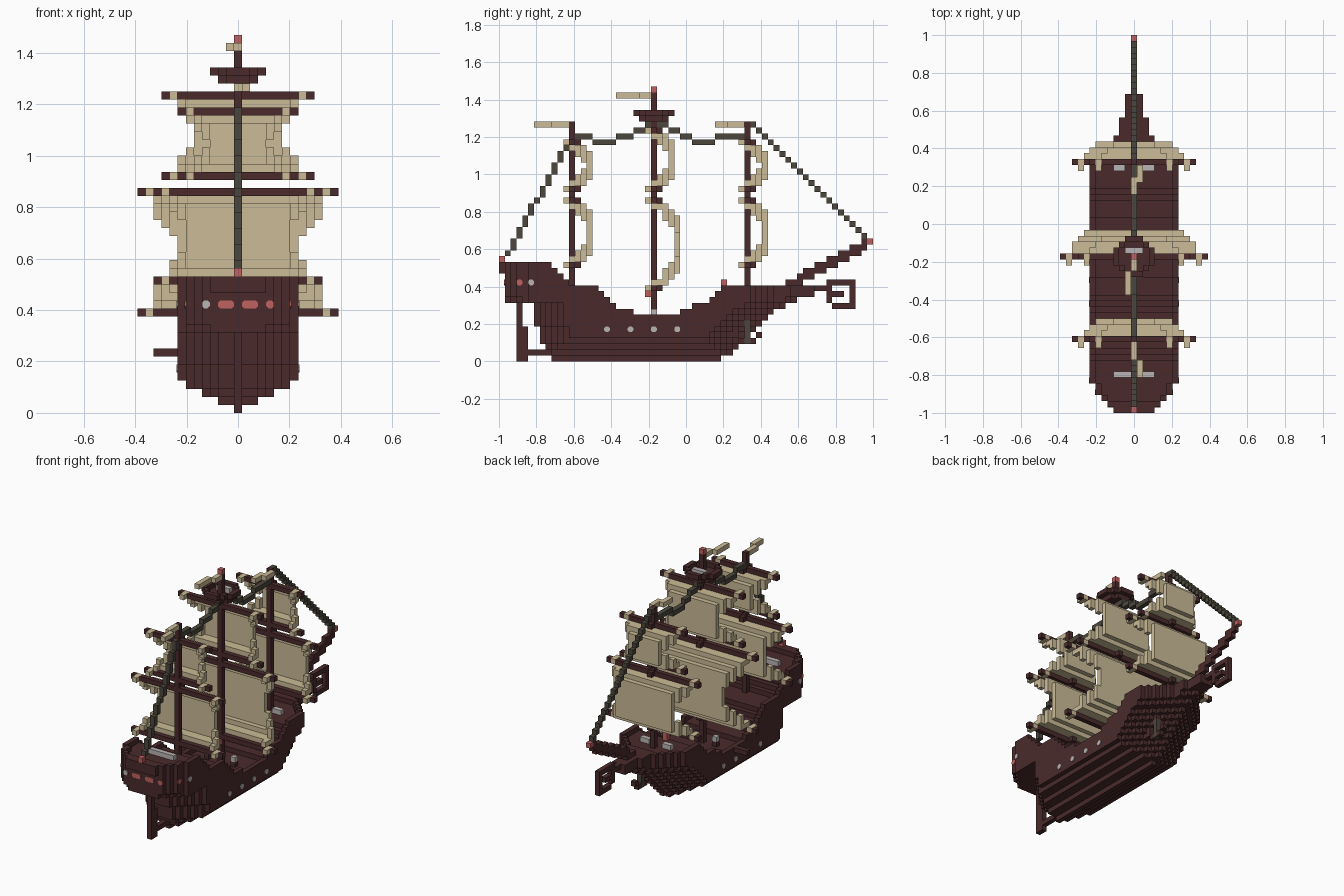
import bpy, bmesh, math
from mathutils import Vector, Matrix

cube = bpy.data.objects.get("Cube")
if cube:
    bpy.data.objects.remove(cube)

V = 1 / 32  # block size


def material(name, rgb):
    m = bpy.data.materials.new(name)
    m.use_nodes = True
    m.diffuse_color = (*rgb, 1)
    m.node_tree.nodes["Principled BSDF"].inputs["Base Color"].default_value = (*rgb, 1)
    return m


MATS = [material("dark wood", (.068, .023, .024)),
        material("sail cloth", (.6, .5, .31)),
        material("red trim", (.52, .12, .12)),
        material("pale metal", (.5, .46, .46)),
        material("rope", (.073, .064, .047))]
WOOD, CLOTH, RED, PALE, ROPE = range(len(MATS))


def span(a, b):
    return range(a, b + 1)


def box(i, j, k):
    """Cells of a block range; each argument is an index or a (first, last) pair."""
    r = [span(*a) if isinstance(a, tuple) else (a,) for a in (i, j, k)]
    return {(x, y, z) for x in r[0] for y in r[1] for z in r[2]}


def finish(name, bm):
    mesh = bpy.data.meshes.new(name)
    bm.to_mesh(mesh)
    bm.free()
    for m in MATS:
        mesh.materials.append(m)
    bpy.context.collection.objects.link(bpy.data.objects.new(name, mesh))


def build(name, cells, mat=WOOD):
    """Mesh of the exposed block faces; cells is a set, or a dict of cell -> colour."""
    if not isinstance(cells, dict):
        cells = dict.fromkeys(cells, mat)
    bm = bmesh.new()
    verts = {}
    for cell, colour in cells.items():
        for axis in range(3):
            for side in (0, 1):
                near = list(cell)
                near[axis] += 2 * side - 1
                if tuple(near) in cells:
                    continue
                loop = []
                for u, v in ((0, 0), (1, 0), (1, 1), (0, 1)):
                    p = list(cell)
                    p[axis] += side
                    p[(axis + 1) % 3] += u
                    p[(axis + 2) % 3] += v
                    p = tuple(p)
                    if p not in verts:
                        verts[p] = bm.verts.new(Vector((p[0] - .5, p[1] - 32, p[2])) * V)
                    loop.append(verts[p])
                if not side:
                    loop.reverse()
                bm.faces.new(loop).material_index = colour
    finish(name, bm)


def pane(name, i, j, k, axis, mat, stretch=0):
    """Thin eight-sided plate on a hull face, centred on block coordinates."""
    bm = bmesh.new()
    r = V / 2 / math.cos(math.pi / 8)
    bmesh.ops.create_cone(bm, cap_ends=True, segments=8, radius1=r, radius2=r, depth=.008,
                          matrix=Matrix.Rotation(math.pi / 8, 4, "Z"))
    for v in bm.verts:
        v.co.x += math.copysign(stretch * V, v.co.x)
    turn = Matrix.Rotation(math.pi / 2, 4, axis)
    place = Matrix.Translation(Vector((i, j - 32, k)) * V)
    bm.transform(place @ turn)
    for f in bm.faces:
        f.material_index = mat
    finish(name, bm)


def step(table, j):
    """Value of the first (last index, value) entry that covers j."""
    return next(v for end, v in table if j <= end)


# Hull: sheer line, underside and plan width along the length
SHEER = [(8, 17), (9, 16), (10, 15), (11, 14), (16, 13), (17, 12), (18, 11), (19, 10),
         (22, 9), (30, 8), (32, 9), (35, 10), (36, 11), (37, 12), (56, 13)]
KEEL = [(0, 15), (5, 10), (6, 6), (7, 3), (8, 2), (37, 0), (39, 1), (40, 2), (41, 3),
        (42, 4), (43, 5), (44, 6), (45, 7), (46, 8), (48, 9), (50, 10), (53, 11), (56, 12)]
PLAN = [(0, 3), (1, 4), (2, 5), (4, 6), (42, 7), (43, 6), (44, 5), (45, 4), (46, 3),
        (49, 2), (53, 1), (56, 0)]
SECTION = [(0, 0), (1, 2), (2, 4), (3, 6), (20, 7)]

hull = set()
for k in range(17):
    whole = [j for j in range(56) if step(KEEL, j) <= k]
    for j in whole:
        top = step(SHEER, j)
        if k >= top:
            continue
        w = min(step(PLAN, j), step(SECTION, k))
        if k < 10:
            w = min(w, 2 + j - whole[0])
        elif k < 14:
            w = min(w, j + k - 8)
        if k < 11:
            w = min(w, whole[-1] - j)
        for i in span(-w, w):
            sunk = k == top - 1 and abs(i) < w and 1 < j < 46
            if not sunk:
                hull.add((i, j, k))
build("hull", hull)

# Stern windows and portholes
for side, s in (("right", -1), ("left", 1)):
    pane(side + "_stern_window", 1.5 * s, 1, 13.5, "X", RED, .5)
    pane(side + "_corner_window", 4 * s, 1, 13.5, "X", RED if s > 0 else PALE)
    pane(side + "_quarter_window", 6.5 * s, 3.5, 13.5, "Y", RED)
    pane(side + "_quarter_light", 7.5 * s, 5.5, 13.5, "Y", PALE)
    for n in range(4):
        pane(f"{side}_porthole_{n + 1}", 7.5 * s, 18.5 + 4 * n, 5.5, "Y", PALE)

# Rudder
build("rudder", box(0, 3, (0, 9)) | box(0, 4, 0) | box(0, (4, 8), 1) | box(0, 4, (2, 5)))

# Bowsprit and scroll at the bow
sprit = set()
for j in span(49, 62):
    rise = 13 + (j - 50) * .54
    sprit |= {(0, j, math.floor(rise)), (0, j, math.ceil(rise))}
build("bowsprit", sprit)
ring = box(0, (56, 60), (9, 13)) - box(0, (57, 59), (10, 12)) - box(0, 56, 9)
build("bow_scroll", ring | box(0, (57, 58), 11))
build("red_caps", {(0, 63, 20), (0, 0, 17), (0, 26, 46), (0, 38, 13),
                   (0, 38, 12), (0, 25, 11)}, RED)

# Anchor on the left bow, plank on the right side
build("anchor_chain", box(3, 42, (3, 8)), ROPE)
build("anchor", box(3, 41, 3) | box(3, 43, 3) | {(3, 44, 4), (3, 40, 4)})
build("anchor_beam", box((2, 5), 43, 9))
build("plank", box((-10, -8), 26, 7))

# Deck fittings
build("stern_bench", box((-3, 3), 6, 16), PALE)
for s, side in ((-1, "right"), (1, "left")):
    build(side + "_fore_hatch", box(2 * s, 41, 12) | box(3 * s, 41, 12), PALE)
    build(side + "_main_hatch", {(3 * s, 26, 7): WOOD, (3 * s, 26, 8): PALE})


def yard(name, j, k, half):
    """Spar with cloth ties near both ends."""
    cells = dict.fromkeys(box((-half, half), j, k) | {(0, j + 1, k)}, WOOD)
    for s in (1 - half, half - 1):
        cells[s, j, k] = cells[s, j - 1, k] = CLOTH
    build(name, cells)


def sail(name, j, k0, k1, half, belly):
    """Billowing sheet with a waist, curving forward from its edges."""
    cells = set()
    for k in span(k0, k1):
        edge = min(k - k0, k1 - k)
        w = half - min(belly - 1, max(0, edge - belly + 2))
        for i in span(-w, w):
            b = min(belly, edge + 2, belly - 2 + half - abs(i))
            cells |= box(i, (j + (1 if edge == 0 else b), j + b), k)
    # gathered corners behind the spars
    for s in (-half, half):
        cells |= {(s, j, k0), (s, j, k1)}
    build(name, cells, CLOTH)


# Masts: position, deck, top, upper yard, lower yard, half widths, belly of main sail
for name, j, deck, top, high, low, upper, lower, belly in (
        ("stern", 12, 10, 40, 37, 16, 5, 8, 3),
        ("main", 26, 6, 45, 39, 12, 7, 10, 4),
        ("fore", 42, 10, 40, 37, 16, 5, 8, 3)):
    build(name + "_mast", box(0, j, (deck, top)))
    yard(name + "_top_yard", j, high, upper + 2)
    yard(name + "_upper_foot_yard", j, 29, upper + 2)
    yard(name + "_lower_head_yard", j, 27, lower + 2)
    yard(name + "_lower_foot_yard", j, low, lower + 2)
    sail(name + "_upper_sail", j, 30, high - 1, upper, 3)
    sail(name + "_lower_sail", j, low + 1, 26, lower, belly)

# Pennants
build("stern_pennant", box(1, (6, 8), 40) | box(0, (9, 11), 40), CLOTH)
build("main_pennant", box(-1, (20, 23), 45) | box(0, (24, 25), 45), CLOTH)
build("fore_pennant", box(0, (37, 39), 40) | box(1, (39, 41), 40), CLOTH)

# Lookout basket
nest = set()
for i, j, k in box((-3, 3), (-3, 3), (41, 42)):
    r = math.hypot(i, j)
    if (k == 41 and r < 2.5) or (k == 42 and 2.3 < r < 3.3):
        nest.add((i, j + 26, k))
build("lookout_basket", nest)
build("lookout_chest", box((-1, 1), 27, 42), PALE)

# Rigging
SAG = [(15, 38), (19, 37), (22, 38), (24, 39), (25, 40), (28, 40), (30, 39),
       (32, 38), (36, 37), (41, 38)]
stay = {(0, j, step(SAG, j)) for j in span(13, 41) if j != 26}
build("mast_stay", stay, ROPE)
build("bow_stay", {(0, 43 + n, 40 - n) for n in range(20)}, ROPE)
build("stern_stay", {(0, round((k - 18) * .55) + 1, k) for k in span(18, 38)}, ROPE)
